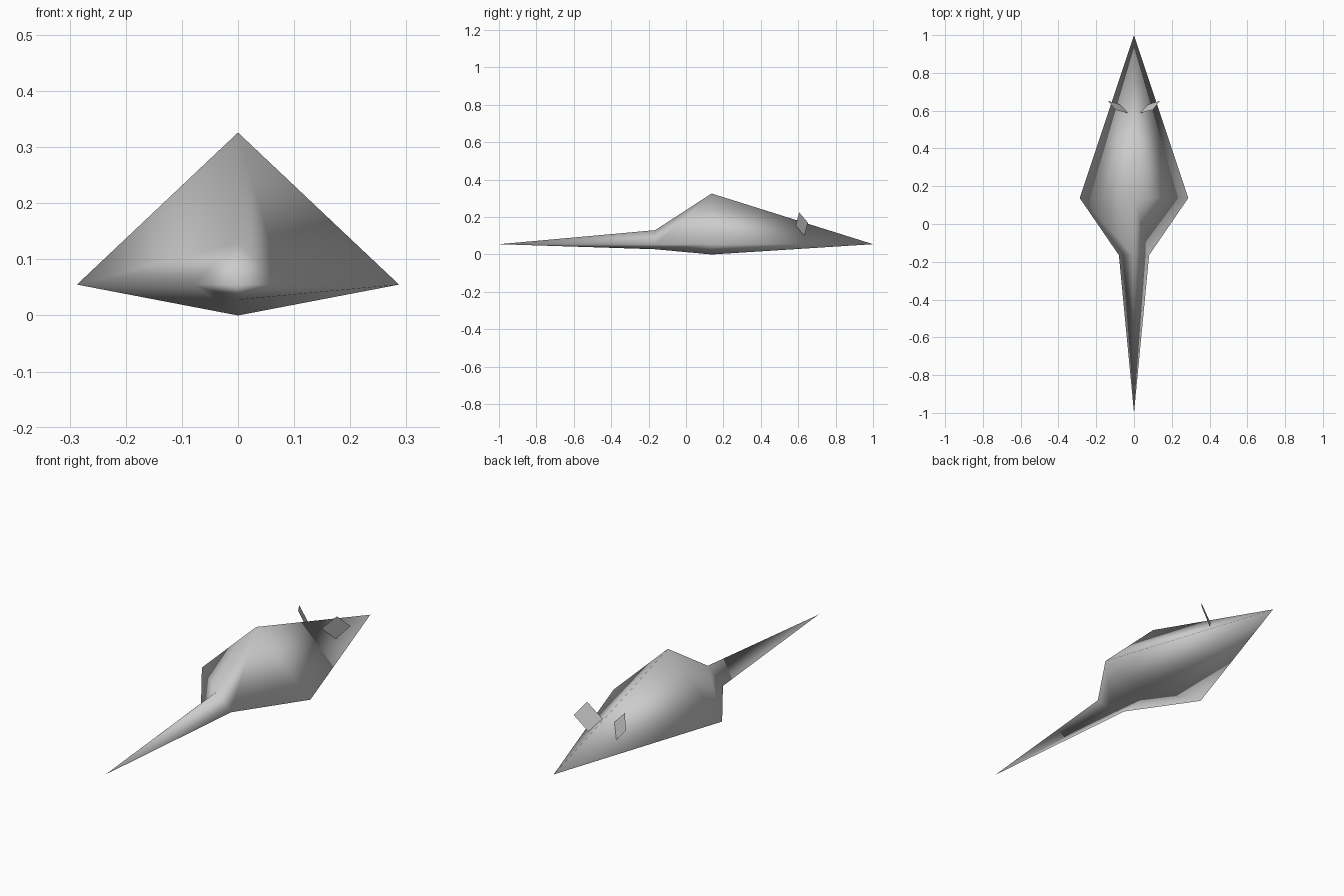
import bpy

if "Cube" in bpy.data.objects:
    bpy.data.objects.remove(bpy.data.objects["Cube"])

grey = bpy.data.materials.new("hull grey")
grey.diffuse_color = (0.6, 0.6, 0.6, 1)
grey.use_nodes = True
grey.node_tree.nodes["Principled BSDF"].inputs["Base Color"].default_value = grey.diffuse_color


def make_part(name, verts, faces, smooth):
    mesh = bpy.data.meshes.new(name)
    mesh.from_pydata(verts, [], faces)
    mesh.materials.append(grey)
    for poly in mesh.polygons:
        poly.use_smooth = smooth
    mesh.update()
    obj = bpy.data.objects.new(name, mesh)
    bpy.context.collection.objects.link(obj)
    return obj


# Hull: two diamond cross-sections between a pointed nose and a pointed tail
EDGE_Z = 0.055
sections = [(-0.165, 0.08, 0.13, 0.028), (0.137, 0.287, 0.326, 0.0)]
verts = [(0, -1, EDGE_Z)]
for y, half_width, top, bottom in sections:
    verts += [(half_width, y, EDGE_Z), (0, y, top),
              (-half_width, y, EDGE_Z), (0, y, bottom)]
verts.append((0, 1, EDGE_Z))

faces = []
for i in range(4):
    j = (i + 1) % 4
    faces.append((0, 1 + i, 1 + j))
    faces.append((1 + i, 5 + i, 5 + j, 1 + j))
    faces.append((5 + i, 9, 5 + j))
make_part("hull", verts, faces, True)

# Tail fins: thin tilted plates, one on each side
fin = [(0.026, 0.585, 0.15), (0.065, 0.63, 0.09),
       (0.138, 0.652, 0.17), (0.10, 0.605, 0.225)]
for side, label in ((1, "right"), (-1, "left")):
    order = (0, 1, 2, 3) if side > 0 else (3, 2, 1, 0)
    make_part(label + "_tail_fin",
              [(side * x, y, z) for x, y, z in fin], [order], False)

# Face directions point outward on the hull
import bmesh
hull = bpy.data.objects["hull"].data
bm = bmesh.new()
bm.from_mesh(hull)
bmesh.ops.recalc_face_normals(bm, faces=bm.faces)
bm.to_mesh(hull)
bm.free()
